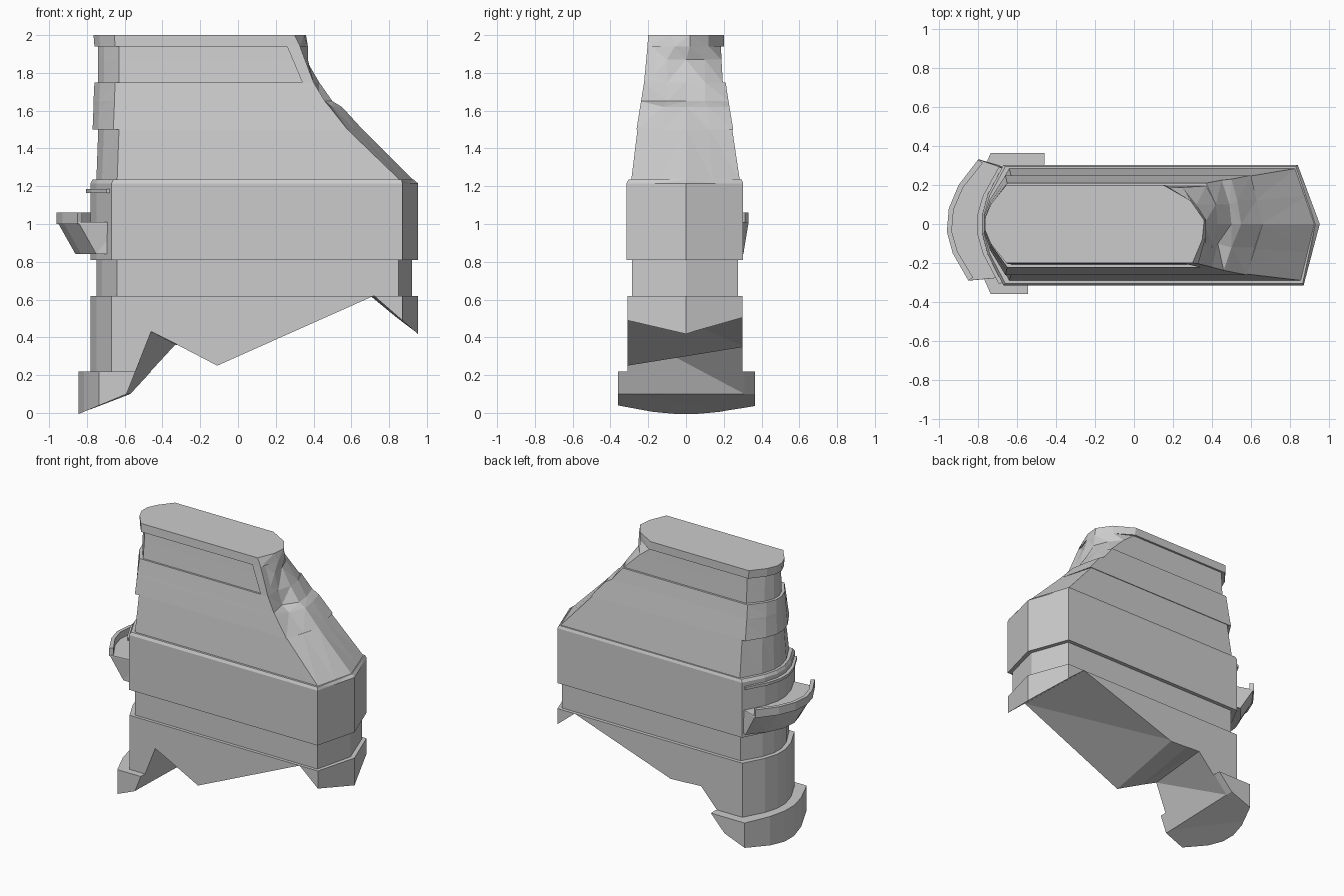
import bpy, bmesh

if "Cube" in bpy.data.objects:
    bpy.data.objects.remove(bpy.data.objects["Cube"])


def loft(name, rings):
    """Closed solid through matching rings of 3D points."""
    bm = bmesh.new()
    loops = [[bm.verts.new(p) for p in r] for r in rings]
    n = len(loops[0])
    for a, b in zip(loops, loops[1:]):
        for i in range(n):
            j = (i + 1) % n
            bm.faces.new((a[i], a[j], b[j], b[i]))
    bm.faces.new(loops[0][::-1])
    bm.faces.new(loops[-1])
    bmesh.ops.triangulate(bm, faces=[f for f in bm.faces if len(f.verts) == 4])
    bmesh.ops.recalc_face_normals(bm, faces=bm.faces[:])
    me = bpy.data.meshes.new(name)
    bm.to_mesh(me)
    bm.free()
    ob = bpy.data.objects.new(name, me)
    bpy.context.collection.objects.link(ob)
    return ob


ARC = [(0.11, 1), (0.03, 0.5), (0, 0.15)]


def ring(z, xl, right):
    """Plan outline: rounded left end plus the given right-end points."""
    f, b = -right[0][1], right[-1][1]
    left = [(xl + d, k * b) for d, k in ARC] + [(xl + d, -k * f) for d, k in ARC[::-1]]
    return [(x, y, z) for x, y in left + right]


def vee(xf, xt, xb, f, b):
    """Pointed right end: front corner, tip, back corner."""
    return [(xf, -f), ((xf + xt) / 2, -f / 2), (xt, 0), ((xt + xb) / 2, b / 2), (xb, b)]


def straight(name, z0, z1, xl, right):
    return loft(name, [ring(z0, xl, right), ring(z1, xl, right)])


# Foot and lower wall bands
foot = straight("foot", -0.05, 0.22, -0.845, vee(-0.38, -0.38, -0.38, 0.36, 0.365))
lower = straight("lower_wall", 0.1, 0.62, -0.78, vee(0.87, 0.953, 0.84, 0.31, 0.30))
groove = straight("recessed_band", 0.6, 0.83, -0.75, vee(0.85, 0.92, 0.82, 0.287, 0.275))
straight("main_band", 0.81, 1.215, -0.78, vee(0.87, 0.953, 0.84, 0.315, 0.303))
loft("band_chamfer", [ring(1.215, -0.78, vee(0.87, 0.953, 0.84, 0.315, 0.303)),
                      ring(1.235, -0.77, vee(0.865, 0.93, 0.83, 0.305, 0.295))])

# Broken underside: ragged profile, higher at the back than at the front
front = [(-1.2, -0.14), (-0.83, 0.0), (-0.59, 0.10), (-0.46, 0.43), (-0.33, 0.365),
         (-0.11, 0.25), (0.72, 0.62), (1.1, 0.29)]
back = [(-1.2, -0.14), (-0.83, 0.0), (-0.57, 0.10), (-0.33, 0.36), (-0.22, 0.355),
        (-0.08, 0.35), (0.70, 0.62), (1.1, 0.29)]


def section(y, pts):
    return [(x, y, z) for x, z in pts + [(1.1, -0.5), (-1.2, -0.5)]]


cutter = loft("underside_cutter", [section(-0.5, front), section(-0.31, front),
                                   section(0.31, back), section(0.5, back)])
cutter.hide_render = True
for ob in (foot, lower, groove):
    m = ob.modifiers.new("break", 'BOOLEAN')
    m.object = cutter
    m.solver = 'EXACT'
    bpy.context.view_layer.objects.active = ob
    bpy.ops.object.modifier_apply(modifier=m.name)
bpy.data.objects.remove(cutter)

# Sloping shoulder
loft("shoulder", [ring(1.23, -0.75, vee(0.86, 0.93, 0.83, 0.29, 0.285)),
                  ring(1.5, -0.74, vee(0.58, 0.66, 0.59, 0.257, 0.245))])

# Upper wall with the broken scoop on its right side
loft("upper_wall", [
    ring(1.5, -0.77, [(.58, -.262), (.62, -.12), (.66, 0), (.63, .12), (.60, .25)]),
    ring(1.62, -0.765, [(.485, -.243), (.50, -.12), (.55, 0), (.53, .12), (.50, .23)]),
    ring(1.65, -0.765, [(.46, -.238), (.43, -.1), (.50, 0), (.49, .1), (.45, .225)]),
    ring(1.75, -0.76, [(.40, -.222), (.40, -.1), (.43, 0), (.42, .1), (.37, .21)])])
loft("recessed_panel", [
    ring(1.75, -0.74, [(.39, -.208), (.40, -.1), (.43, 0), (.42, .1), (.37, .195)]),
    ring(1.87, -0.74, [(.345, -.195), (.37, -.1), (.36, 0), (.32, .1), (.25, .188)]),
    ring(1.94, -0.74, [(.32, -.188), (.37, -.06), (.37, .02), (.29, .12), (.16, .185)])])
loft("top_cap", [
    ring(1.94, -0.76, [(.33, -.204), (.37, -.06), (.37, .02), (.29, .12), (.16, .2)]),
    ring(2.0, -0.765, [(.30, -.2), (.35, -.08), (.36, .02), (.29, .12), (.15, .2)])])
loft("panel_frame", [
    [(x0, -y, z), (x1, -y, z), (x1, -0.12, z), (x0, -0.12, z)]
    for x0, x1, y, z in [(.34, .40, .222, 1.75), (.26, .328, .204, 1.94)]])

# Curved shelf on the left end: tapered body, raised rim, and trim above
outer = [(-0.80, 0.33), (-0.90, 0.2), (-0.95, 0.08), (-0.96, -0.04), (-0.93, -0.15), (-0.85, -0.29)]


def strip(z, dx, sy, width=None):
    o = [(x + dx, y * sy) for x, y in outer]
    if width:
        inner = [(x + width, y * 0.95) for x, y in o]
    else:
        inner = [(-0.62, 0.27), (-0.66, 0.2), (-0.7, 0.08), (-0.7, -0.04), (-0.68, -0.15), (-0.63, -0.27)]
    return [(x, y, z) for x, y in o + inner[::-1]]


loft("shelf", [strip(0.84, 0.10, 0.92), strip(1.0, 0.01, 1), strip(1.01, 0, 1)])
loft("shelf_rim", [strip(1.0, 0, 1, 0.025), strip(1.06, 0, 1, 0.025)])
trim = vee(-0.68, -0.68, -0.68, 0.305, 0.29)
straight("end_trim", 1.165, 1.185, -0.805, trim)
